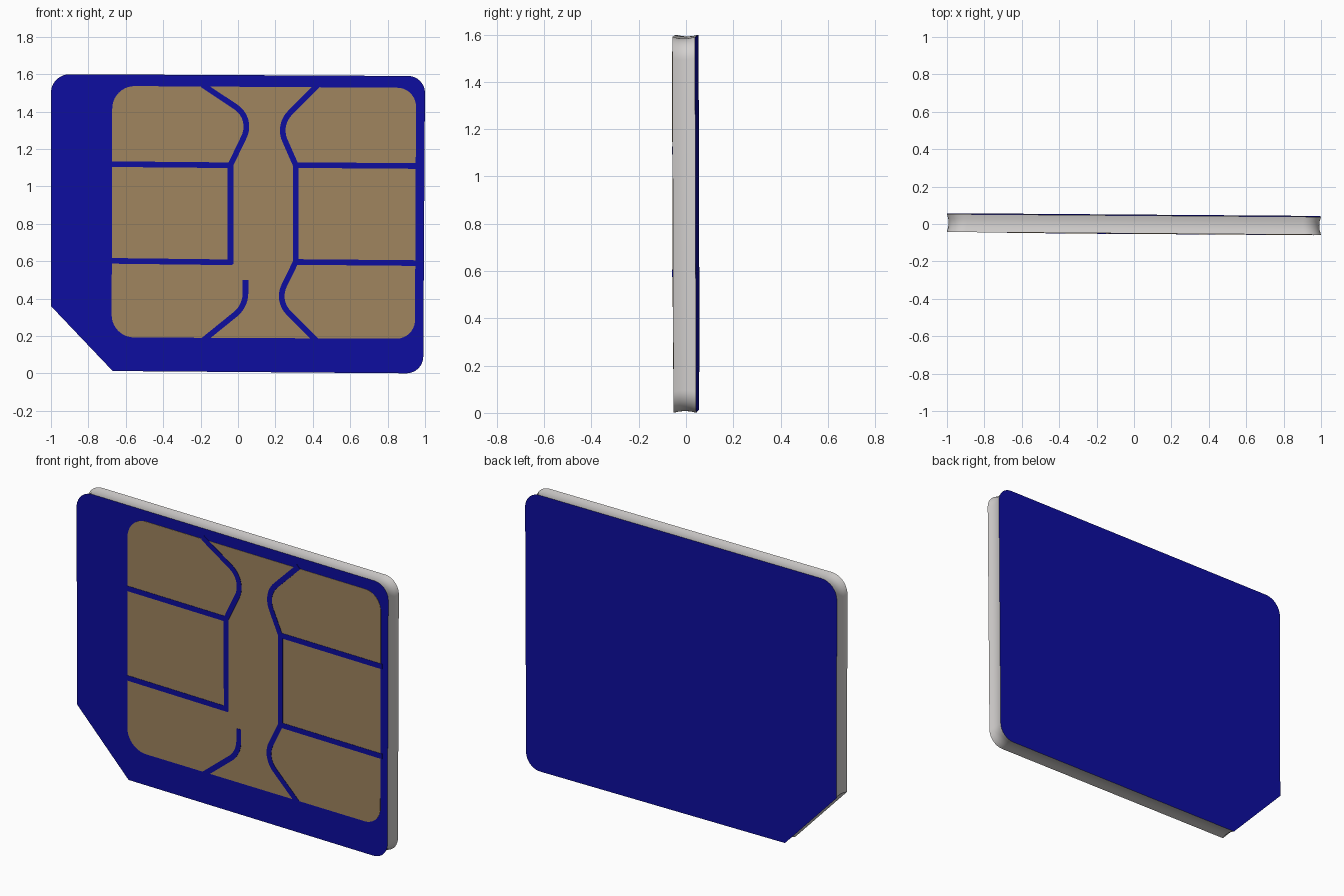
import bpy, bmesh, math
from mathutils import Vector

if "Cube" in bpy.data.objects:
    bpy.data.objects.remove(bpy.data.objects["Cube"])


def material(name, rgb):
    m = bpy.data.materials.new(name)
    m.diffuse_color = (*rgb, 1)
    m.use_nodes = True
    m.node_tree.nodes["Principled BSDF"].inputs["Base Color"].default_value = m.diffuse_color
    return m


BLUE = material("deep blue", (0.004, 0.004, 0.35))
GOLD = material("dull gold", (0.35, 0.235, 0.112))
GREY = material("light grey", (0.65, 0.63, 0.62))
HALF = 0.048  # half the card thickness


def rounded(points, closed=True, steps=10):
    """Points are (x, z, cut); cut is the tangent length of a circular fillet."""
    out, n = [], len(points)
    for i, (x, z, cut) in enumerate(points):
        p = Vector((x, z))
        if cut == 0 or (not closed and i in (0, n - 1)):
            out.append(p)
            continue
        u = (Vector(points[i - 1][:2]) - p).normalized()
        v = (Vector(points[(i + 1) % n][:2]) - p).normalized()
        a, b, w = p + u * cut, p + v * cut, math.sin(u.angle(v) / 2)
        for k in range(steps + 1):
            t = k / steps
            ca, cp, cb = (1 - t) ** 2, 2 * w * t * (1 - t), t * t
            out.append((a * ca + p * cp + b * cb) / (ca + cp + cb))
    return out


def ribbon(path, width=0.03):
    """Outline of a mitred strip along a path."""
    left, right = [], []
    for i, p in enumerate(path):
        d0 = (p - path[i - 1]).normalized() if i else None
        d1 = (path[i + 1] - p).normalized() if i < len(path) - 1 else None
        d0, d1 = d0 or d1, d1 or d0
        t = (d0 + d1).normalized()
        off = Vector((-t.y, t.x)) * (width / 2 / t.dot(d0))
        left.append(p + off)
        right.append(p - off)
    return left + right[::-1]


def prism(name, outline, rings, cap_mat, side_mat=None):
    """Stack copies of an outline along y; rings are (y, scale). The card leans slightly."""
    bm = bmesh.new()
    loops = []
    for y, s in rings:
        loops.append([bm.verts.new((p.x * s,
                                    y - 0.0075 * p.x - 0.003 * (p.y - 0.8),
                                    0.8 + (p.y - 0.8) * s)) for p in outline])
    bm.faces.new(loops[0])
    bm.faces.new(loops[-1][::-1])
    n = len(outline)
    for a, b in zip(loops, loops[1:]):
        for i in range(n):
            j = (i + 1) % n
            f = bm.faces.new((a[i], b[i], b[j], a[j]))
            f.material_index = 1 if side_mat else 0
    bmesh.ops.recalc_face_normals(bm, faces=bm.faces)
    for f in bm.faces:
        f.smooth = True
    me = bpy.data.meshes.new(name)
    bm.to_mesh(me)
    bm.free()
    me.materials.append(cap_mat)
    if side_mat:
        me.materials.append(side_mat)
    me.set_sharp_from_angle(angle=math.radians(35))
    ob = bpy.data.objects.new(name, me)
    bpy.context.collection.objects.link(ob)
    return ob


# Card body: clipped lower left corner, slightly hollow grey rim
card = rounded([(-1, 1.6, 0.1), (1, 1.59, 0.09), (0.99, 0, 0.09),
                (-0.67, 0.013, 0), (-1, 0.36, 0)])
prism("card_body", card,
      [(-HALF, 1), (-0.022, 0.993), (0, 0.991), (0.022, 0.993), (HALF, 1)], BLUE, GREY)

# Gold contact panel
panel = rounded([(-0.672, 1.537, 0.12), (0.952, 1.527, 0.1),
                 (0.946, 0.185, 0.1), (-0.676, 0.193, 0.12)])
prism("contact_panel", panel, [(-HALF - 0.002, 1), (-HALF + 0.001, 1)], GOLD)

# Blue dividing lines over the panel
LINES = {
    "left_divider": [(-0.19, 1.543, 0), (0.08, 1.364, 0.11), (-0.04, 1.115, 0), (-0.04, 0.585, 0)],
    "left_lower_divider": [(0.04, 0.5, 0), (0.04, 0.36, 0.07), (-0.185, 0.178, 0)],
    "right_divider": [(0.425, 1.54, 0), (0.214, 1.329, 0.09), (0.308, 1.115, 0),
                      (0.308, 0.595, 0), (0.207, 0.388, 0.09), (0.417, 0.178, 0)],
    "left_upper_bar": [(-0.68, 1.119, 0), (-0.03, 1.113, 0)],
    "left_lower_bar": [(-0.68, 0.602, 0), (-0.028, 0.594, 0)],
    "right_upper_bar": [(0.3, 1.114, 0), (0.96, 1.109, 0)],
    "right_lower_bar": [(0.3, 0.596, 0), (0.96, 0.59, 0)],
}
for name, pts in LINES.items():
    prism(name, ribbon(rounded(pts, closed=False)),
          [(-HALF - 0.004, 1), (-HALF + 0.001, 1)], BLUE)
